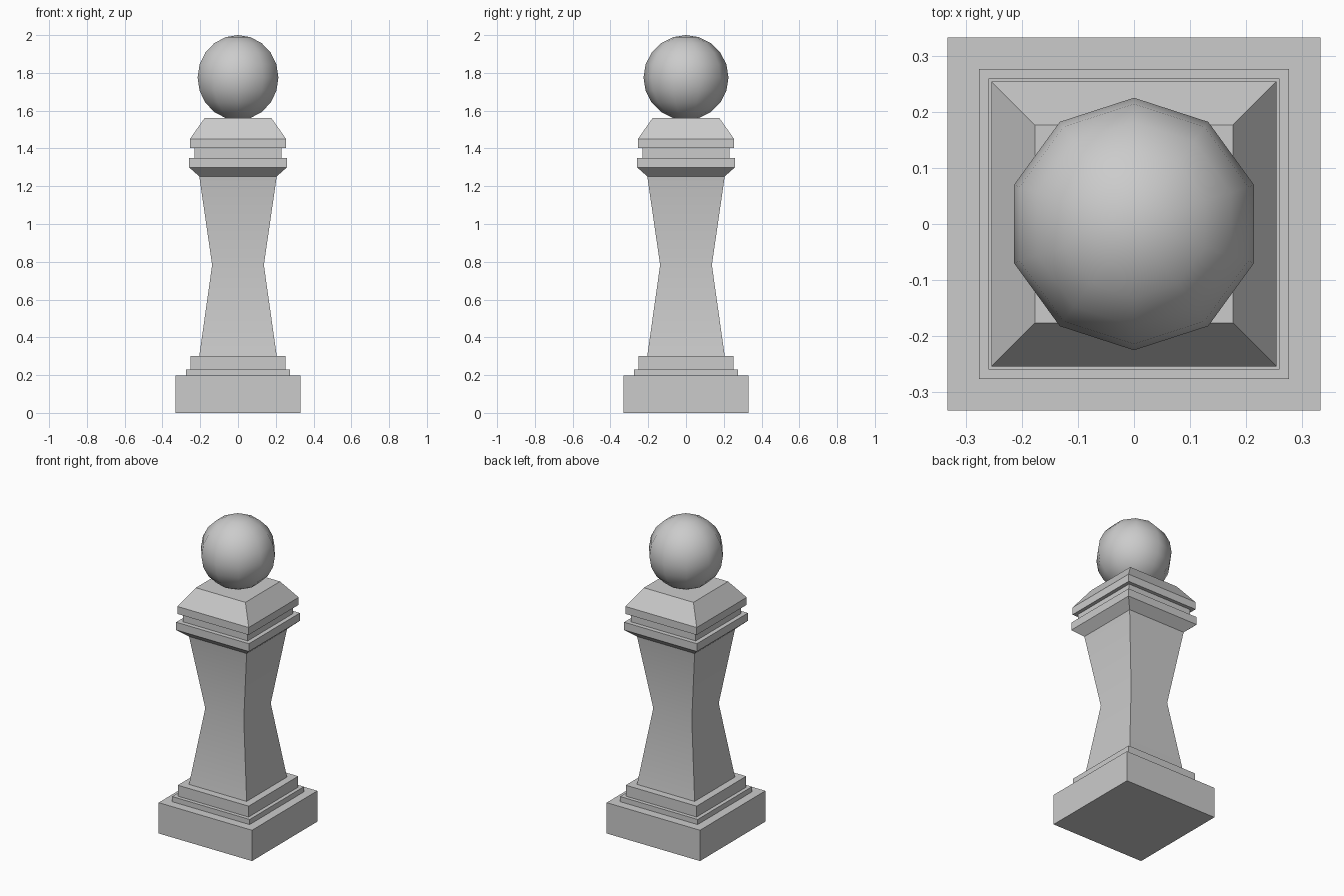
import bpy, bmesh, math

if "Cube" in bpy.data.objects:
    bpy.data.objects.remove(bpy.data.objects["Cube"])


def smooth(obj):
    bpy.ops.object.select_all(action='DESELECT')
    obj.select_set(True)
    bpy.context.view_layer.objects.active = obj
    bpy.ops.object.shade_smooth_by_angle(angle=math.radians(30))


def square_stack(name, profile):
    """Square solid lofted through (half width, height) pairs."""
    bm = bmesh.new()
    rings = [[bm.verts.new((sx * w, sy * w, z))
              for sx, sy in ((-1, -1), (1, -1), (1, 1), (-1, 1))]
             for w, z in profile]
    for a, b in zip(rings, rings[1:]):
        for i in range(4):
            j = (i + 1) % 4
            bm.faces.new((a[i], a[j], b[j], b[i]))
    bm.faces.new(rings[0][::-1])
    bm.faces.new(rings[-1])
    bmesh.ops.recalc_face_normals(bm, faces=bm.faces)
    mesh = bpy.data.meshes.new(name)
    bm.to_mesh(mesh)
    bm.free()
    obj = bpy.data.objects.new(name, mesh)
    bpy.context.collection.objects.link(obj)
    return obj


# Stepped plinth
square_stack("plinth", [(0.332, 0), (0.332, 0.198), (0.276, 0.198),
                        (0.276, 0.231), (0.252, 0.231), (0.252, 0.301)])

# Waisted shaft, softly shaded across the waist
smooth(square_stack("shaft", [(0.205, 0.301), (0.137, 0.783), (0.205, 1.252)]))

# Flared collar, recessed neck and sloped cap
square_stack("capital", [(0.205, 1.252), (0.259, 1.30), (0.259, 1.35),
                         (0.231, 1.35), (0.231, 1.403), (0.254, 1.403),
                         (0.254, 1.451), (0.176, 1.562)])

# Ball finial: ten sides, smooth shaded
bpy.ops.mesh.primitive_uv_sphere_add(segments=10, ring_count=10,
                                     radius=0.225, location=(0, 0, 1.775))
ball = bpy.context.object
ball.name = "ball_finial"
bpy.ops.object.shade_smooth()
